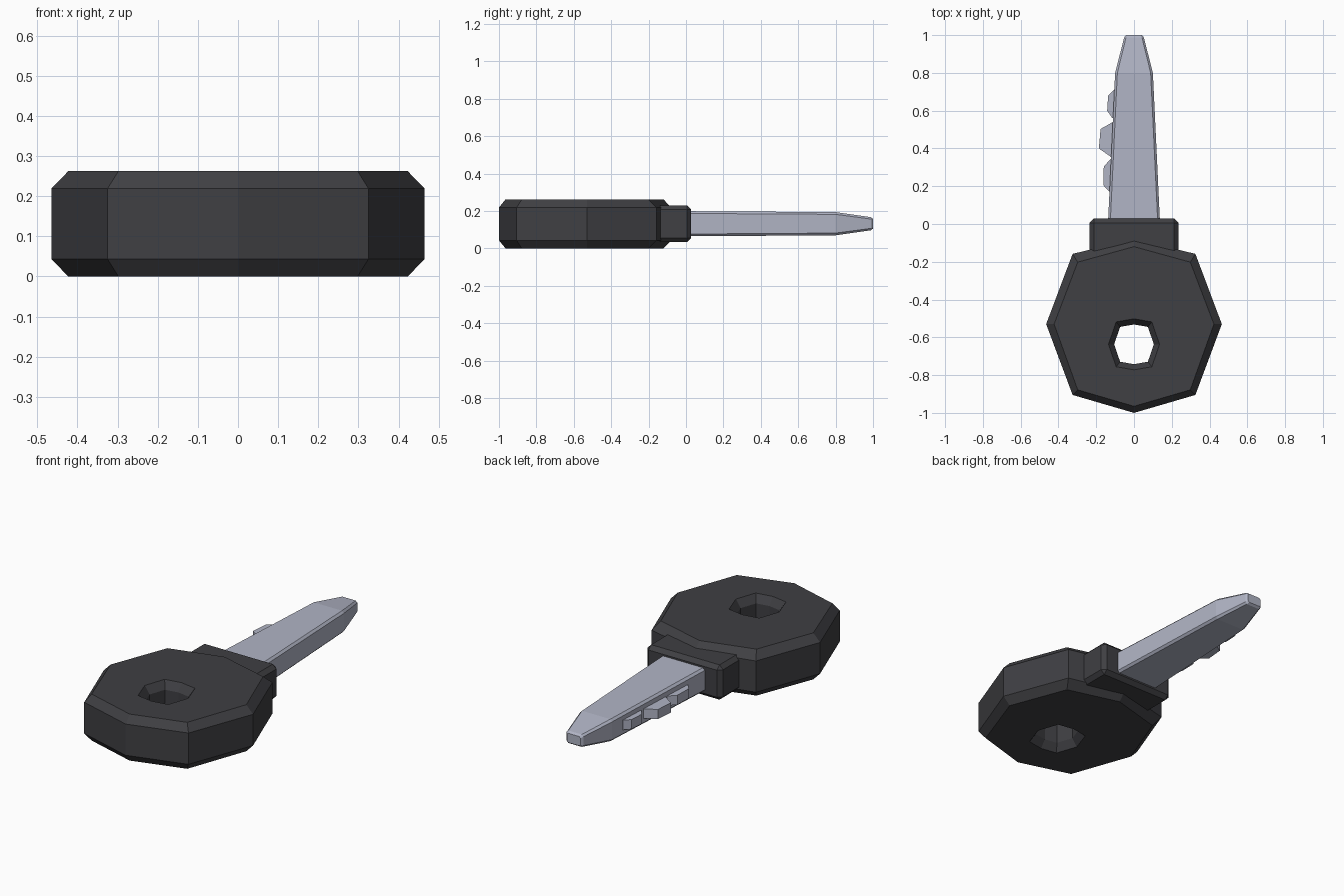
import bpy, bmesh

default = bpy.data.objects.get("Cube")
if default:
    bpy.data.objects.remove(default, do_unlink=True)


def material(name, color):
    m = bpy.data.materials.new(name)
    m.use_nodes = True
    m.diffuse_color = (*color, 1)
    m.node_tree.nodes["Principled BSDF"].inputs["Base Color"].default_value = (*color, 1)
    return m


black = material("dark plastic", (0.05, 0.05, 0.056))
steel = material("blue grey steel", (0.44, 0.46, 0.56))


def loft(name, rings, mat, ring_closed=False):
    """Skin equal-sized rings of points, capped or joined end to start."""
    bm = bmesh.new()
    loops = [[bm.verts.new(p) for p in ring] for ring in rings]
    n = len(loops[0])
    pairs = list(zip(loops, loops[1:]))
    if ring_closed:
        pairs.append((loops[-1], loops[0]))
    else:
        bm.faces.new(loops[0])
        bm.faces.new(loops[-1])
    for a, b in pairs:
        for i in range(n):
            j = (i + 1) % n
            bm.faces.new((a[i], a[j], b[j], b[i]))
    bmesh.ops.recalc_face_normals(bm, faces=bm.faces[:])
    me = bpy.data.meshes.new(name)
    bm.to_mesh(me)
    bm.free()
    me.materials.append(mat)
    ob = bpy.data.objects.new(name, me)
    bpy.context.collection.objects.link(ob)
    return ob


def octagon(half, z):
    """Mirror a five-point right half into a full eight-sided ring."""
    left = [(-x, y) for x, y in half[-2:0:-1]]
    return [(x, y, z) for x, y in half + left]


# Chamfered eight-sided head with a chamfered through hole
H, C = 0.262, 0.043
outer = [(0, -1), (0.325, -0.905), (0.465, -0.53), (0.325, -0.158), (0, -0.08)]
inset = [(0, -0.965), (0.298, -0.878), (0.423, -0.53), (0.298, -0.202), (0, -0.12)]


def hole(r):
    return [(x * r, -0.637 + y * r) for x, y in
            [(0, -1), (0.7, -0.88), (1, 0), (0.7, 0.88), (0, 1)]]


profile = [(inset, 0), (outer, C), (outer, H - C), (inset, H),
           (hole(0.135), H), (hole(0.105), H - C), (hole(0.105), C), (hole(0.135), 0)]
loft("key_head", [octagon(h, z) for h, z in profile], black, ring_closed=True)

# Bevelled collar between head and blade
mid = H / 2 + 0.001


def rect(y, w, h):
    return [(sx * w, y, mid + sz * h) for sx, sz in ((-1, -1), (1, -1), (1, 1), (-1, 1))]


collar = loft("collar", [rect(-0.22, 0.235, 0.098), rect(0.028, 0.235, 0.098)], black)
bevel = collar.modifiers.new("Bevel", "BEVEL")
bevel.width = 0.022
bevel.segments = 1


# Tapering blade with narrow chamfers
def section(y, w, h, c):
    quarter = [(w, h - c), (w - c, h)]
    pts = quarter + [(-x, z) for x, z in quarter[::-1]]
    pts += [(-x, -z) for x, z in pts]
    return [(x, y, mid + z) for x, z in pts]


loft("blade", [section(0, 0.138, 0.067, 0.012), section(0.8, 0.1, 0.062, 0.012),
               section(0.988, 0.052, 0.035, 0.01), section(1.0, 0.042, 0.026, 0.008)], steel)

# Three teeth on the blade's right edge
teeth = {
    "tooth_tip": [(0.713, 0.105), (0.68, 0.137), (0.6, 0.142), (0.56, 0.115)],
    "tooth_middle": [(0.54, 0.112), (0.503, 0.177), (0.4, 0.186), (0.355, 0.122)],
    "tooth_base": [(0.345, 0.122), (0.305, 0.16), (0.205, 0.162), (0.17, 0.13)],
}
for name, pts in teeth.items():
    root = [(pts[-1][0], 0.08), (pts[0][0], 0.08)]
    loft(name, [[(-x, y, mid + s * 0.027) for y, x in pts + root] for s in (-1, 1)], steel)
